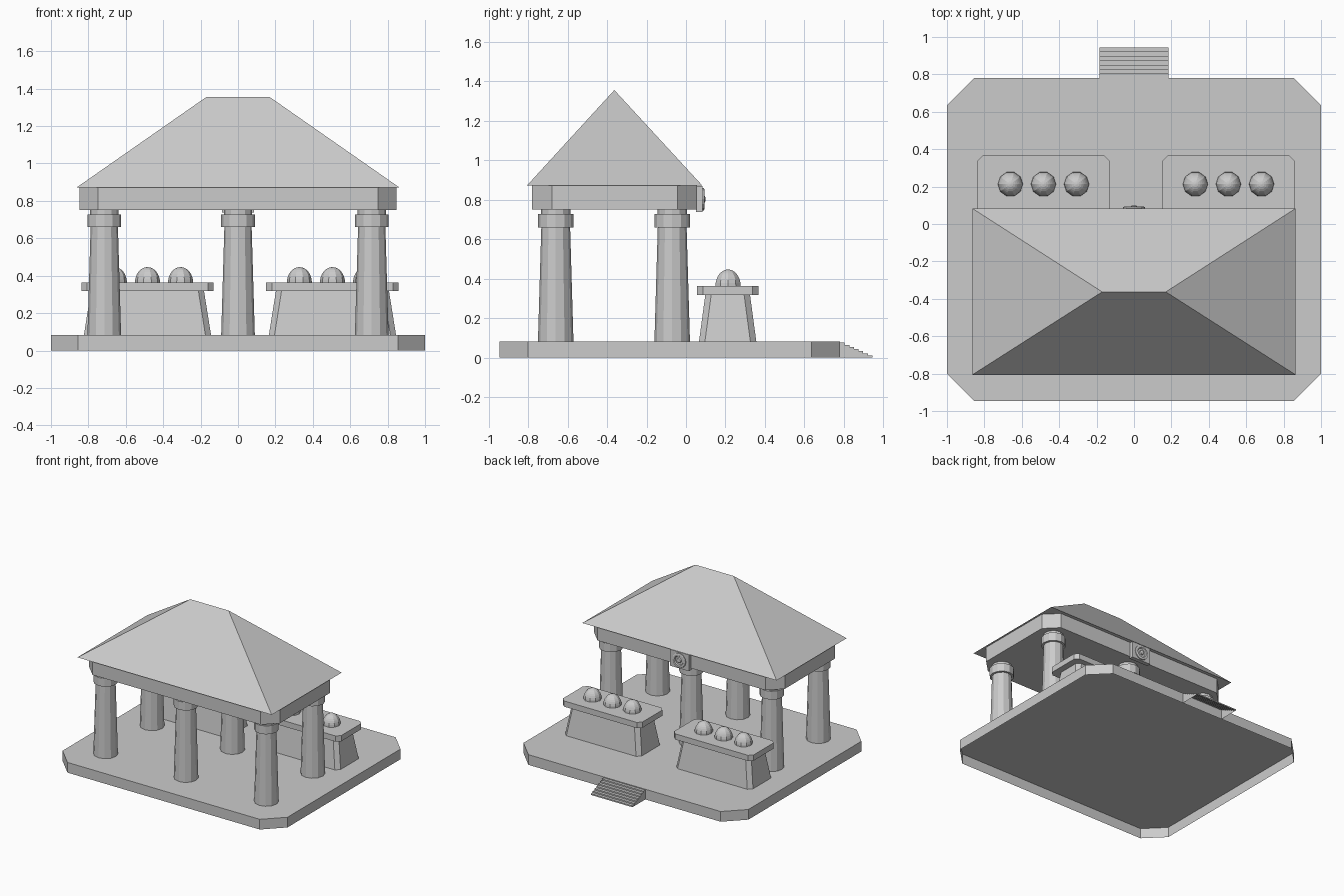
import bpy
import bmesh
import math
from mathutils import Matrix

cube = bpy.data.objects.get("Cube")
if cube:
    bpy.data.objects.remove(cube, do_unlink=True)

# One plain stone colour for the whole pavilion
stone = bpy.data.materials.new("pale_grey_stone")
stone.use_nodes = True
stone.diffuse_color = (0.6, 0.6, 0.6, 1)
stone.node_tree.nodes["Principled BSDF"].inputs["Base Color"].default_value = (0.6, 0.6, 0.6, 1)


def finish(name, bm, hollow=False):
    """Make the object; hollow parts have no underside."""
    bmesh.ops.recalc_face_normals(bm, faces=bm.faces)
    if hollow:
        under = [f for f in bm.faces if f.normal.z < -0.9]
        bmesh.ops.delete(bm, geom=under, context='FACES')
    mesh = bpy.data.meshes.new(name)
    bm.to_mesh(mesh)
    bm.free()
    mesh.materials.append(stone)
    obj = bpy.data.objects.new(name, mesh)
    bpy.context.collection.objects.link(obj)
    return obj


def loft(name, rings, hollow=False):
    """Skin a stack of equal-length point rings and cap both ends."""
    bm = bmesh.new()
    loops = [[bm.verts.new(p) for p in ring] for ring in rings]
    n = len(loops[0])
    for low, high in zip(loops, loops[1:]):
        for i in range(n):
            j = (i + 1) % n
            bm.faces.new((low[i], low[j], high[j], high[i]))
    bm.faces.new(loops[0][::-1])
    bm.faces.new(loops[-1])
    return finish(name, bm, hollow)


def octagon(cx, cy, hx, hy, cut, z):
    """Rectangle with four clipped corners at height z."""
    pts = [(hx, cut - hy), (hx, hy - cut), (hx - cut, hy), (cut - hx, hy),
           (-hx, hy - cut), (-hx, cut - hy), (cut - hx, -hy), (hx - cut, -hy)]
    return [(cx + x, cy + y, z) for x, y in pts]


def lathe(name, x, y, profile, sides):
    """Round part from (radius, height) pairs."""
    turn = [2 * math.pi * i / sides for i in range(sides)]
    return loft(name, [[(x + r * math.cos(a), y + r * math.sin(a), z) for a in turn]
                       for r, z in profile])


def box(name, x0, x1, y0, y1, z0, z1):
    bm = bmesh.new()
    bmesh.ops.create_cube(bm, size=1)
    for v in bm.verts:
        v.co = ((x0 + x1) / 2 + v.co.x * (x1 - x0),
                (y0 + y1) / 2 + v.co.y * (y1 - y0),
                (z0 + z1) / 2 + v.co.z * (z1 - z0))
    return finish(name, bm)


# Hollow floor slab with clipped corners
FLOOR = 0.082
loft("floor_slab", [octagon(0, -0.082, 1, 0.863, 0.145, z) for z in (0, FLOOR)], hollow=True)

# Entrance steps as one extruded stair profile, hollow below
STEPS = 7
rise, run = 0.075 / STEPS, 0.165 / STEPS
profile = [(0.78, 0), (0.78, 0.075)]
for i in range(STEPS):
    y = 0.78 + run * (i + 1)
    profile += [(y, 0.075 - rise * i), (y, 0.075 - rise * (i + 1))]
profile.pop()
profile.append((0.78 + run * STEPS, 0))
loft("entrance_steps", [[(x, y, z) for y, z in profile] for x in (-0.185, 0.185)], hollow=True)

# Six tapered columns with capitals
for row, y in (("front", -0.66), ("back", -0.07)):
    for side, x in (("right", -0.715), ("middle", 0), ("left", 0.715)):
        lathe(f"{row}_{side}_column", x, y,
              [(0.09, FLOOR), (0.073, 0.66), (0.09, 0.66), (0.09, 0.727),
               (0.075, 0.727), (0.075, 0.752)], 12)

# Beam block under the roof
EAVE = 0.871
loft("roof_beam", [octagon(0, -0.362, 0.848, 0.418, 0.1, z) for z in (0.751, EAVE)])

# Hipped roof
bm = bmesh.new()
eave = [bm.verts.new((x, y, EAVE)) for x, y in
        ((-0.864, -0.806), (0.864, -0.806), (0.864, 0.083), (-0.864, 0.083))]
ridge = [bm.verts.new((x, -0.363, 1.355)) for x in (-0.17, 0.17)]
a, b, c, d = eave
for face in ((d, c, b, a), (a, b, ridge[1], ridge[0]), (b, c, ridge[1]),
             (c, d, ridge[0], ridge[1]), (d, a, ridge[0])):
    bm.faces.new(face)
finish("hipped_roof", bm)

# Two counters, each with three ten-sided domes
for side, cx in (("right", -0.484), ("left", 0.505)):
    loft(f"{side}_counter_base", [octagon(cx, 0.211, 0.34, 0.145, 0.03, FLOOR),
                                  octagon(cx, 0.211, 0.302, 0.113, 0.03, 0.32)])
    loft(f"{side}_counter_top", [octagon(cx, 0.211, 0.354, 0.156, 0.03, z)
                                 for z in (0.317, 0.363)])
    for i in (-1, 0, 1):
        angles = [math.pi / 2 * k / 8.2 for k in range(9)]
        dome = [(0.067 * math.cos(t), 0.363 + 0.083 * math.sin(t)) for t in angles]
        lathe(f"{side}_dome_{i + 2}", cx + 0.177 * i, 0.213, dome, 10)

# Round medallion on a square plate, facing the steps
box("medallion_plate", -0.085, 0.085, 0.05, 0.083, 0.737, 0.868)
medal = lathe("medallion", 0, 0,
              [(0.058, 0), (0.058, 0.008), (0.052, 0.012), (0.04, 0.012),
               (0.034, 0.004), (0.02, 0.004), (0.017, 0.014), (0.008, 0.017)], 14)
medal.data.transform(Matrix.Translation((0, 0.082, 0.802)) @ Matrix.Rotation(-math.pi / 2, 4, 'X'))
